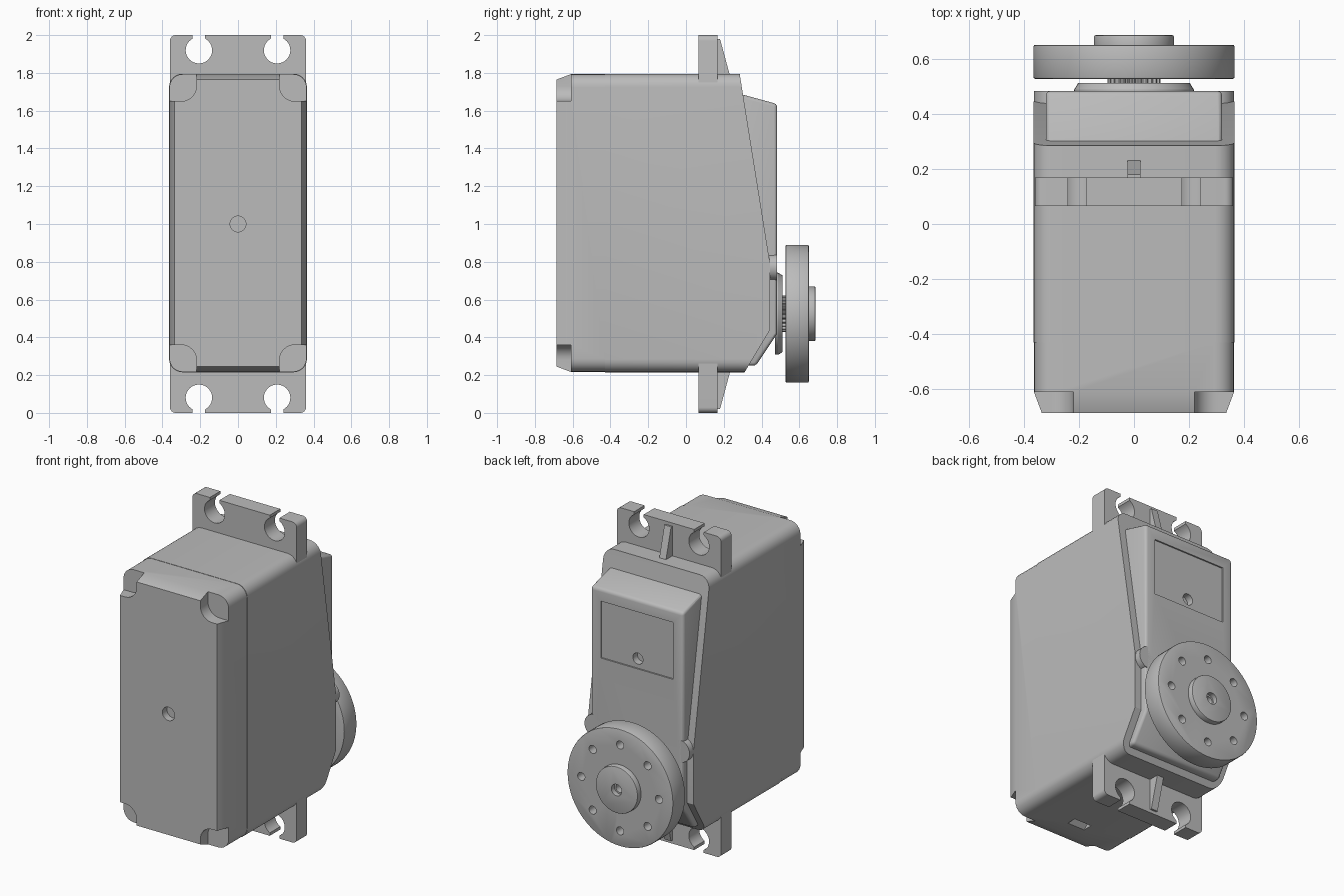
import bpy, bmesh
from math import sin, cos, pi, asin

cube = bpy.data.objects.get("Cube")
if cube:
    bpy.data.objects.remove(cube, do_unlink=True)

grey = bpy.data.materials.new("plain grey")
grey.use_nodes = True
grey.diffuse_color = (0.5, 0.5, 0.5, 1)
grey.node_tree.nodes["Principled BSDF"].inputs["Base Color"].default_value = (0.5, 0.5, 0.5, 1)

MID = 1.005      # height of the case centre
SHAFT = 0.525    # height of the output shaft


def loft(name, rings):
    """Closed solid through equal-length rings of 3D points."""
    bm = bmesh.new()
    loops = [[bm.verts.new(p) for p in ring] for ring in rings]
    n = len(loops[0])
    for a, b in zip(loops, loops[1:]):
        for i in range(n):
            j = (i + 1) % n
            bm.faces.new((a[i], a[j], b[j], b[i]))
    bm.faces.new(loops[0])
    bm.faces.new(loops[-1])
    bmesh.ops.recalc_face_normals(bm, faces=bm.faces)
    mesh = bpy.data.meshes.new(name)
    bm.to_mesh(mesh)
    bm.free()
    mesh.materials.append(grey)
    ob = bpy.data.objects.new(name, mesh)
    bpy.context.collection.objects.link(ob)
    return ob


def along_y(name, pts, a, b):
    return loft(name, [[(x, t, z) for x, z in pts] for t in (a, b)])


def along_x(name, pts, a, b):
    return loft(name, [[(t, y, z) for y, z in pts] for t in (a, b)])


def arc(cx, cz, r, start, end, n):
    return [(cx + r * cos(start + (end - start) * i / n),
             cz + r * sin(start + (end - start) * i / n)) for i in range(n + 1)]


def circle(cx, cz, r, n=32):
    return arc(cx, cz, r, 0, 2 * pi, n)[:-1]


def round_rect(w, z0, z1, r):
    pts = []
    corners = ((w - r, z1 - r), (r - w, z1 - r), (r - w, z0 + r), (w - r, z0 + r))
    for k, (x, z) in enumerate(corners):
        pts += arc(x, z, r, k * pi / 2, (k + 1) * pi / 2, 6)
    return pts


def apply(ob, kind, **settings):
    mod = ob.modifiers.new("edit", kind)
    for key, value in settings.items():
        setattr(mod, key, value)
    bpy.context.view_layer.objects.active = ob
    bpy.ops.object.modifier_apply(modifier=mod.name)


def boolean(ob, cutter, operation="DIFFERENCE"):
    apply(ob, "BOOLEAN", object=cutter, operation=operation, solver="EXACT")
    bpy.data.objects.remove(cutter, do_unlink=True)


def drill(ob, x, z, r, a, b, n=24):
    boolean(ob, along_y("cutter", circle(x, z, r, n), a, b))


# Main case: rounded box trimmed to its sloping side profile
case = along_y("main_case", round_rect(0.365, 0.215, 1.795, 0.07), -0.43, 0.6)
side = [(-0.6, 0.1), (0.24, 0.1), (0.31, 0.215), (0.445, 0.44),
        (0.445, 0.79), (0.285, 1.79), (0.28, 1.9), (-0.6, 1.9)]
boolean(case, along_x("cutter", side, -1, 1), "INTERSECT")

# Base cover with tapered rim, corner pockets and a centre hole
cover = loft("base_cover", [
    [(x, y, z) for x, z in round_rect(w, MID - h, MID + h, r)]
    for y, w, h, r in ((-0.685, 0.335, 0.76, 0.04), (-0.61, 0.363, 0.788, 0.07),
                       (-0.43, 0.363, 0.788, 0.07))])
for sx in (-1, 1):
    for sz in (-1, 1):
        pocket = arc(0.30, 0.725, 0.08, pi, 1.5 * pi, 8) + [(0.5, 0.645), (0.5, 0.95), (0.22, 0.95)]
        pts = [(sx * x, MID + sz * z) for x, z in pocket]
        boolean(cover, along_y("cutter", pts, -0.8, -0.61))
drill(cover, 0, 1.0, 0.042, -0.8, -0.64)
# Wedge-shaped cable recess in the underside
boolean(cover, along_x("cutter", [(-0.53, 0.2), (-0.45, 0.2), (-0.45, 0.27)], -0.06, 0.06))

# Mounting flange with open screw slots
flange = along_y("mounting_flange", round_rect(0.36, 0, 2, 0.03), 0.065, 0.168)
open_angle = asin(0.033 / 0.07)
for sx in (-1, 1):
    for sz in (-1, 1):
        slot = arc(0, 0, 0.07, pi / 2 + open_angle, 2.5 * pi - open_angle, 28)
        slot += [(0.033, 0.2), (-0.033, 0.2)]
        pts = [(sx * 0.207 + x, 1 + sz * (0.92 + z)) for x, z in slot]
        boolean(flange, along_y("cutter", pts, 0, 0.3))

# Flange stiffening ribs
ribs = []
for label, s in (("upper", 1), ("lower", -1)):
    rib = [(0.15, 0.77), (0.237, 0.77), (0.18, 0.98), (0.15, 0.98)]
    ribs.append(along_x(label + "_rib", [(y, 1 + s * z) for y, z in rib], -0.023, 0.023))

# Raised gearbox cap with recessed label panel
cap_side = [(0.2, 1.70), (0.30, 1.685), (0.483, 1.635), (0.483, 0.42), (0.37, 0.25), (0.2, 0.25)]
cap = along_x("gearbox_cap", cap_side, -0.32, 0.32)
apply(cap, "BEVEL", width=0.018, segments=3, limit_method="ANGLE", angle_limit=0.7)
panel = [(-0.25, 1.205), (0.25, 1.205), (0.25, 1.56), (-0.25, 1.56)]
boolean(cap, along_y("cutter", panel, 0.474, 0.6))
drill(cap, 0, 1.265, 0.035, 0.43, 0.6)

# Side screw lugs
lugs = [along_y(label + "_screw_lug", circle(s * 0.293, 0.77, 0.07), 0.38, 0.483)
        for label, s in (("left", 1), ("right", -1))]

# Output bearing collar and toothed shaft
collar = loft("bearing_collar", [
    [(x, y, z) for x, z in circle(0, SHAFT, r, 48)]
    for y, r in ((0.47, 0.217), (0.488, 0.217), (0.511, 0.203))])
teeth = []
for i in range(96):
    r = 0.097 if i % 4 < 2 else 0.083
    teeth.append((r * cos(i * pi / 48), SHAFT + r * sin(i * pi / 48)))
shaft = along_y("toothed_shaft", teeth, 0.49, 0.54)

# Round output horn with ring of holes, hub and screw bore
horn = along_y("output_horn", circle(0, SHAFT, 0.365, 72), 0.527, 0.65)
hub = along_y("horn_hub", circle(0, SHAFT, 0.145, 48), 0.60, 0.685)
for part in (horn, hub):
    apply(part, "BEVEL", width=0.006, segments=2, limit_method="ANGLE", angle_limit=0.7)
boolean(horn, hub, "UNION")
for i in range(8):
    a = i * pi / 4
    drill(horn, 0.268 * cos(a), SHAFT + 0.268 * sin(a), 0.025, 0.4, 0.8, 20)
drill(horn, 0, SHAFT, 0.036, 0.655, 0.8)
drill(horn, 0, SHAFT, 0.026, 0.58, 0.8)

# Crisp edges with smooth rounds
bpy.ops.object.select_all(action="DESELECT")
for ob in [case, cover, flange, cap, collar, shaft, horn] + ribs + lugs:
    ob.select_set(True)
bpy.context.view_layer.objects.active = case
bpy.ops.object.shade_smooth_by_angle(angle=0.5)
